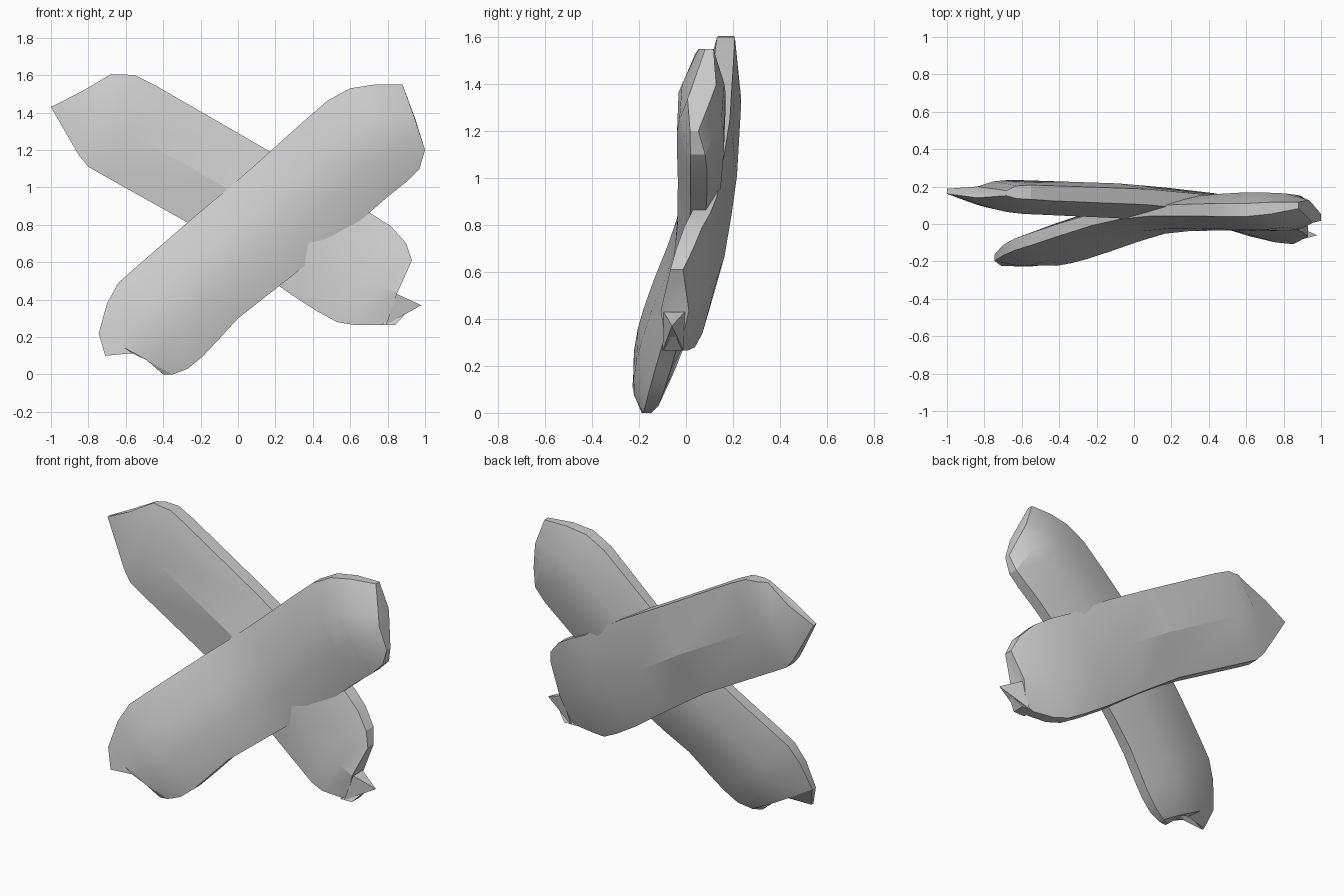
import bpy, bmesh
from mathutils import Vector

# Cross-section outlines as (fraction across the width, fraction of half thickness)
RIDGED = [(0, -.45), (.48, -1), (1, -.45), (1, .45), (.48, 1), (0, .45)]
FLAT = [(0, -.35), (.33, -1), (.67, -1), (1, -.35),
        (1, .35), (.67, 1), (.33, 1), (0, .35)]


# Loft sections; each is (low x, low z, high x, high z, low y, high y, half thickness)
def build_bar(name, outline, sections, start_pit, end_pit):
    bm = bmesh.new()
    n = len(outline)
    rings = []
    for lx, lz, hx, hz, ly, hy, t in sections:
        lo, hi = Vector((lx, ly, lz)), Vector((hx, hy, hz))
        rings.append([bm.verts.new(lo.lerp(hi, f) + Vector((0, d * t, 0)))
                      for f, d in outline])
    for a, b in zip(rings, rings[1:]):
        for i in range(n):
            j = (i + 1) % n
            bm.faces.new((a[i], a[j], b[j], b[i]))
    # Tucked-in, notched ends
    for ring, pit in ((rings[0], start_pit), (rings[-1], end_pit)):
        for v, (f, d) in zip(ring, outline):
            if 0 < f < 1:
                v.co.x += (pit[0] - v.co.x) * .5
                v.co.z += (pit[2] - v.co.z) * .5
        c = bm.verts.new(pit)
        for i in range(n):
            bm.faces.new((ring[i], ring[(i + 1) % n], c))
    finish(name, bm)


# Small pointed fold at a bar end
def build_fold(name, base, tip, t):
    bm = bmesh.new()
    a, b = Vector(base[0]), Vector(base[1])
    off = Vector((0, t, 0))
    ring = [bm.verts.new(p) for p in (a - off, b - off, b + off, a + off)]
    apex = bm.verts.new(tip)
    bm.faces.new(ring)
    for i in range(4):
        bm.faces.new((ring[i], ring[(i + 1) % 4], apex))
    finish(name, bm)


def finish(name, bm):
    bmesh.ops.recalc_face_normals(bm, faces=bm.faces)
    me = bpy.data.meshes.new(name)
    bm.to_mesh(me)
    bm.free()
    ob = bpy.data.objects.new(name, me)
    bpy.context.collection.objects.link(ob)
    bpy.ops.object.select_all(action='DESELECT')
    ob.select_set(True)
    bpy.context.view_layer.objects.active = ob
    bpy.ops.object.shade_smooth_by_angle(angle=0.35)


# Rear bar, upper left to lower right
build_bar("rear_bar", RIDGED, [
    (-1.0, 1.43, -.68, 1.605, .175, .165, .03),
    (-.85, 1.17, -.63, 1.605, .14, .17, .075),
    (-.80, 1.11, -.55, 1.60, .13, .17, .085),
    (-.73, 1.07, -.45, 1.55, .125, .165, .09),
    (-.23, .79, .07, 1.25, .105, .145, .093),
    (.03, .61, .33, 1.10, .08, .12, .095),
    (.28, .43, .60, .92, .055, .09, .092),
    (.42, .34, .72, .855, .03, .065, .09),
    (.53, .28, .82, .79, .0, .03, .085),
    (.62, .265, .90, .70, -.03, -.005, .08),
    (.80, .265, .93, .61, -.055, -.04, .06),
], (-.83, .16, 1.51), (.84, -.045, .44))
build_fold("rear_bar_fold", [(.79, -.055, .265), (.85, -.05, .43)],
           (.98, -.06, .37), .045)
build_fold("rear_bar_lower_fold", [(.76, -.055, .265), (.84, -.055, .265)],
           (.92, -.055, .35), .04)

# Front bar, lower left to upper right
build_bar("front_bar", FLAT, [
    (-.40, .0, -.71, .10, -.18, -.215, .025),
    (-.35, .0, -.745, .22, -.165, -.18, .05),
    (-.27, .03, -.70, .38, -.145, -.14, .08),
    (-.19, .095, -.64, .49, -.125, -.11, .09),
    (-.11, .18, -.55, .57, -.10, -.08, .095),
    (.0, .30, -.40, .70, -.065, -.03, .095),
    (.14, .41, -.22, .855, -.02, .025, .09),
    (.28, .52, -.07, .98, .015, .055, .08),
    (.42, .63, .08, 1.11, .03, .07, .08),
    (.65, .82, .33, 1.335, .05, .075, .093),
    (.80, .95, .48, 1.465, .055, .075, .10),
    (.90, 1.03, .60, 1.53, .055, .075, .10),
    (.97, 1.10, .73, 1.55, .05, .085, .09),
    (1.0, 1.20, .88, 1.55, .035, .10, .05),
], (-.52, -.175, .16), (.95, .075, 1.36))
